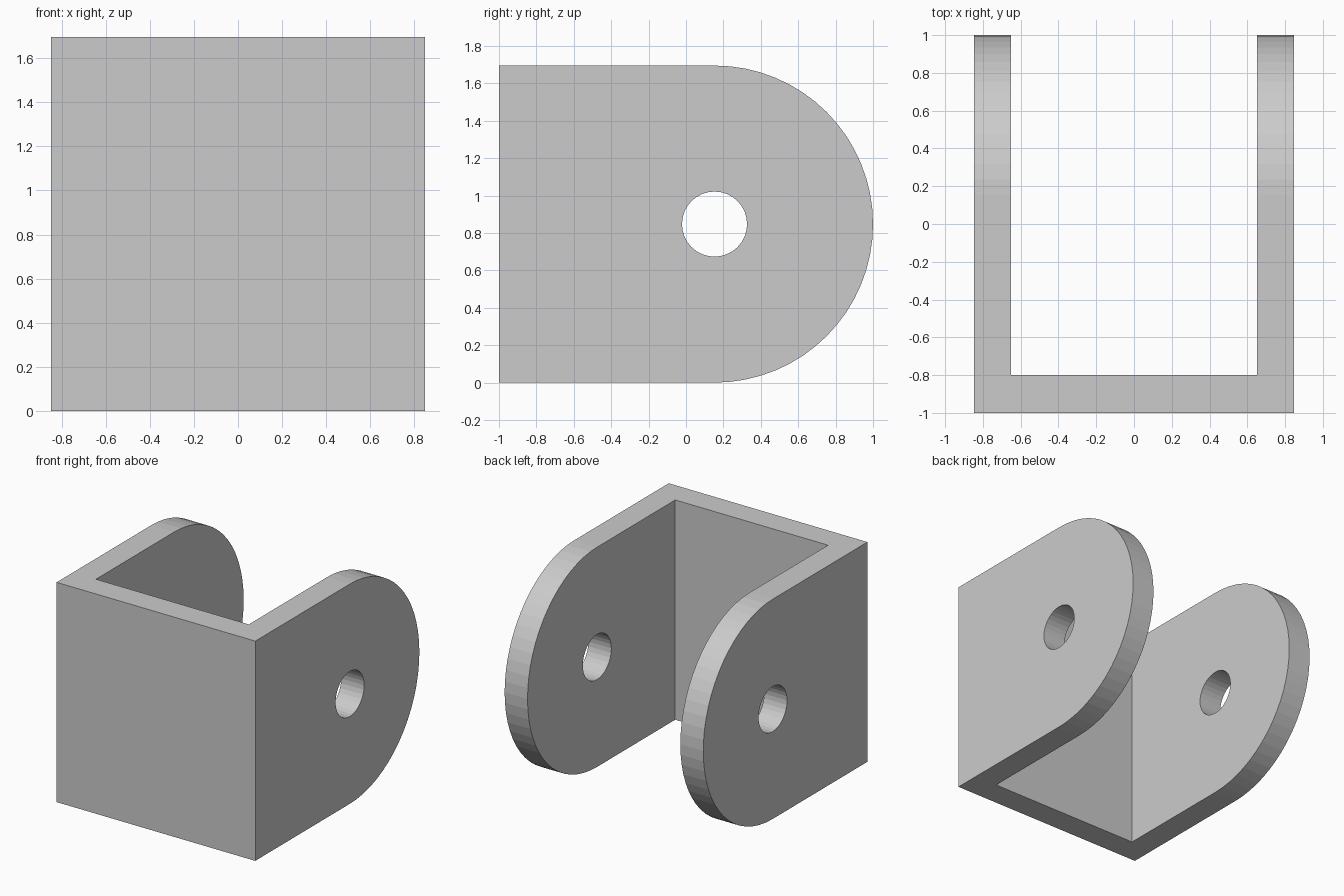
import bpy, bmesh
from math import sin, cos, pi

if "Cube" in bpy.data.objects:
    bpy.data.objects.remove(bpy.data.objects["Cube"])

R = 0.8475          # half width, half height and end radius
INNER = 0.652       # half width of the gap
CY, CZ = 1 - R, R   # arc and hole centre
HOLE = 0.174
ARC = 32


def prism(name, profile, half):
    """Extrude a (y, z) profile along x from -half to +half."""
    bm = bmesh.new()
    face = bm.faces.new([bm.verts.new((-half, y, z)) for y, z in profile])
    ext = bmesh.ops.extrude_face_region(bm, geom=[face], use_keep_orig=True)
    moved = [v for v in ext["geom"] if isinstance(v, bmesh.types.BMVert)]
    bmesh.ops.translate(bm, verts=moved, vec=(2 * half, 0, 0))
    bmesh.ops.recalc_face_normals(bm, faces=bm.faces)
    mesh = bpy.data.meshes.new(name)
    bm.to_mesh(mesh)
    bm.free()
    obj = bpy.data.objects.new(name, mesh)
    bpy.context.collection.objects.link(obj)
    return obj


def arc(radius, start, end, steps):
    angles = [start + (end - start) * i / steps for i in range(steps + 1)]
    return [(CY + radius * cos(a), CZ + radius * sin(a)) for a in angles]


# Bracket body: side outline with a rounded end
bracket = prism("clevis_bracket",
                [(-1, 2 * R), (-1, 0)] + arc(R, -pi / 2, pi / 2, ARC), R)

# Gap between the arms
gap = prism("gap_cutter", [(-0.8, -1), (2, -1), (2, 3), (-0.8, 3)], INNER)

# Pin hole through both arms
hole = prism("pin_hole_cutter", arc(HOLE, 0, 2 * pi, 32)[:-1], 2)

for cutter in (gap, hole):
    mod = bracket.modifiers.new(cutter.name, 'BOOLEAN')
    mod.operation = 'DIFFERENCE'
    mod.solver = 'EXACT'
    mod.object = cutter
    cutter.hide_render = True

# Apply the cuts and remove the cutters
bpy.context.view_layer.objects.active = bracket
bracket.select_set(True)
for mod in list(bracket.modifiers):
    bpy.ops.object.modifier_apply(modifier=mod.name)
for cutter in (gap, hole):
    bpy.data.objects.remove(cutter)
